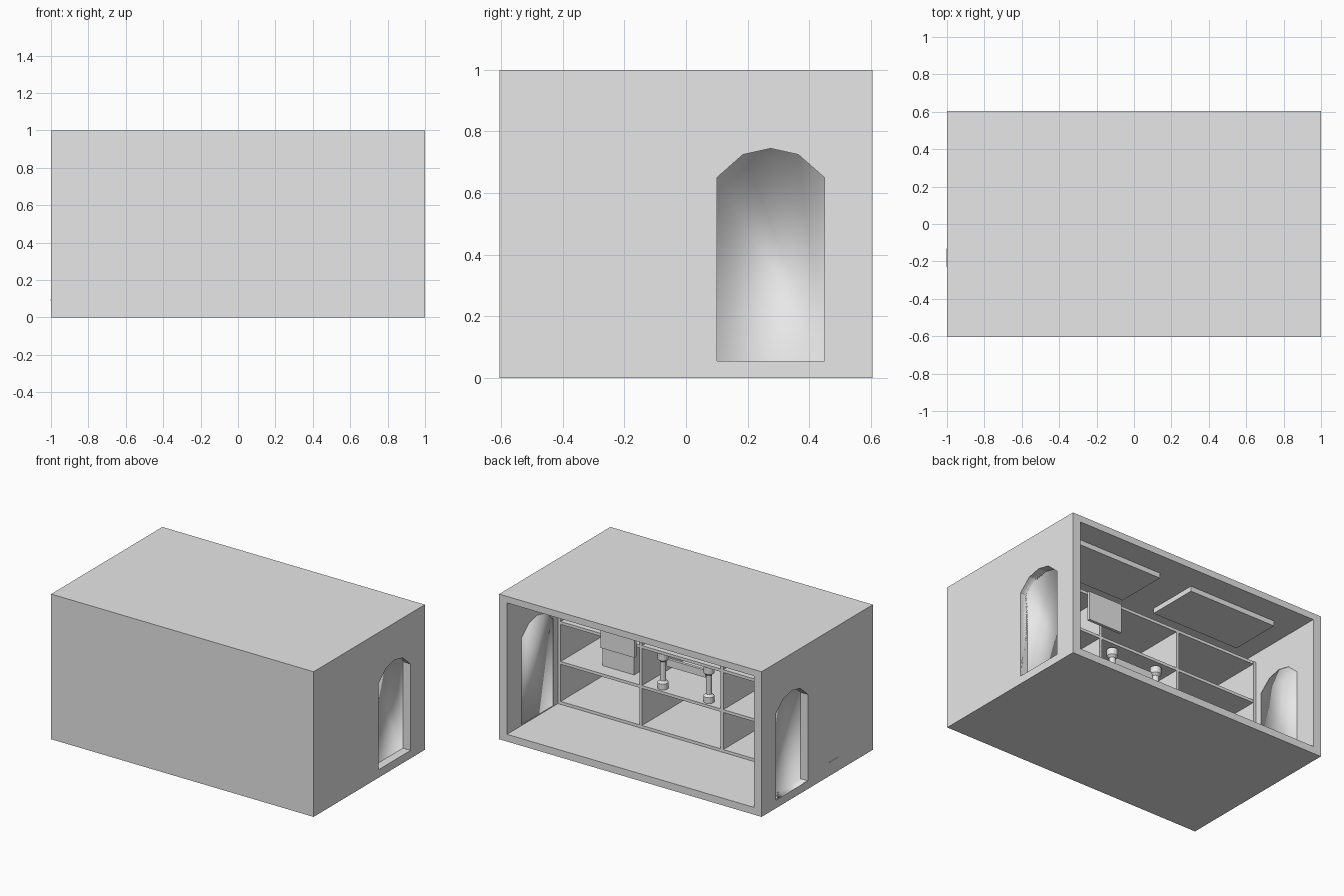
import bpy, bmesh, math

if "Cube" in bpy.data.objects:
    bpy.data.objects.remove(bpy.data.objects["Cube"])

grey = bpy.data.materials.new("plain_grey")
grey.diffuse_color = (0.8, 0.8, 0.8, 1)
grey.use_nodes = True
grey.node_tree.nodes["Principled BSDF"].inputs["Base Color"].default_value = grey.diffuse_color


def make(name, bm, smooth=False):
    bmesh.ops.recalc_face_normals(bm, faces=bm.faces)
    me = bpy.data.meshes.new(name)
    bm.to_mesh(me)
    bm.free()
    me.materials.append(grey)
    for p in me.polygons:
        p.use_smooth = smooth
    ob = bpy.data.objects.new(name, me)
    bpy.context.collection.objects.link(ob)
    return ob


def add_box(bm, lo, hi):
    vs = bmesh.ops.create_cube(bm, size=1)["verts"]
    for v in vs:
        for i in range(3):
            v.co[i] = (lo[i] + hi[i]) / 2 + v.co[i] * (hi[i] - lo[i])


def box(name, lo, hi):
    bm = bmesh.new()
    add_box(bm, lo, hi)
    return make(name, bm)


def cut(ob, cutter):
    m = ob.modifiers.new("cut", "BOOLEAN")
    m.operation, m.solver, m.object = "DIFFERENCE", "EXACT", cutter
    bpy.context.view_layer.objects.active = ob
    bpy.ops.object.modifier_apply(modifier=m.name)
    bpy.data.objects.remove(cutter)


W, D = 0.94, 0.605           # inner half width, outer half depth
ARCH = [(0.10, 0.055), (0.10, 0.65), (0.185, 0.725), (0.275, 0.745),
        (0.365, 0.725), (0.45, 0.65), (0.45, 0.055)]


def arch_prism(name, x0, x1, caps, smooth):
    bm = bmesh.new()
    a = [bm.verts.new((x0, y, z)) for y, z in ARCH]
    b = [bm.verts.new((x1, y, z)) for y, z in ARCH]
    n = len(ARCH)
    for i in range(n):
        j = (i + 1) % n
        bm.faces.new((a[i], a[j], b[j], b[i]))
    bm.faces.new(b)
    if caps:
        bm.faces.new(a)
    return make(name, bm, smooth)


# Room shell, open at the back, with an arched niche in each end wall
room = box("room_shell", (-1, -D, 0), (1, D, 1))
cut(room, box("hollow", (-W, -0.555, 0.05), (W, D + 0.1, 0.955)))
for s, side in ((1, "right"), (-1, "left")):
    cut(room, arch_prism("arch_cutter", s * 1.1, s * 0.9, True, False))
    niche = arch_prism(side + "_door_niche", s, s * 0.942, False, True)
    # keep the niche facing outward into its opening
    back = max(niche.data.polygons, key=lambda p: len(p.vertices))
    if back.normal.x * s < 0:
        niche.data.flip_normals()

# Shelf unit: three by three deep cells
y0, y1, t = -0.555, 0.05, 0.01
bm = bmesh.new()
for i in range(4):
    z = 0.06 + 0.275 * i
    add_box(bm, (-W, y0, z - t), (W, y1, z + t))
    x = (-W + t) + i * (2 * W - 2 * t) / 3
    add_box(bm, (x - t, y0, 0.05), (x + t, y1 + 0.001, 0.895))
make("shelf_unit", bm)

# Ceiling panels
for i, x in enumerate((0.49, -0.43)):
    box(f"ceiling_panel_{i + 1}", (x - 0.335, 0.075, 0.92), (x + 0.335, 0.435, 0.955))

# Spools standing on the middle shelf
for i, x in enumerate((0.175, -0.175)):
    bm = bmesh.new()
    profile = [(0, 0.345), (0.035, 0.345), (0.035, 0.385), (0.02, 0.40),
               (0.02, 0.53), (0.035, 0.545), (0.035, 0.59), (0, 0.59)]
    vs = [bm.verts.new((x + r, 0, z)) for r, z in profile]
    es = [bm.edges.new(e) for e in zip(vs, vs[1:])]
    bmesh.ops.spin(bm, geom=vs + es, cent=(x, 0, 0), axis=(0, 0, 1),
                   angle=math.tau, steps=16, use_duplicate=False)
    bmesh.ops.remove_doubles(bm, verts=bm.verts, dist=0.0005)
    make(f"spool_{i + 1}", bm)

# Rail between the spools, shelf box, hanging screen, low ledge
box("rail", (-0.15, -0.02, 0.50), (0.15, 0.0, 0.55))
box("shelf_box", (0.43, -0.15, 0.345), (0.67, -0.05, 0.55))
box("hanging_screen", (0.26, 0.17, 0.60), (0.52, 0.19, 0.80))
box("outer_ledge", (-1.002, -0.23, 0.09), (-0.99, -0.13, 0.095))
